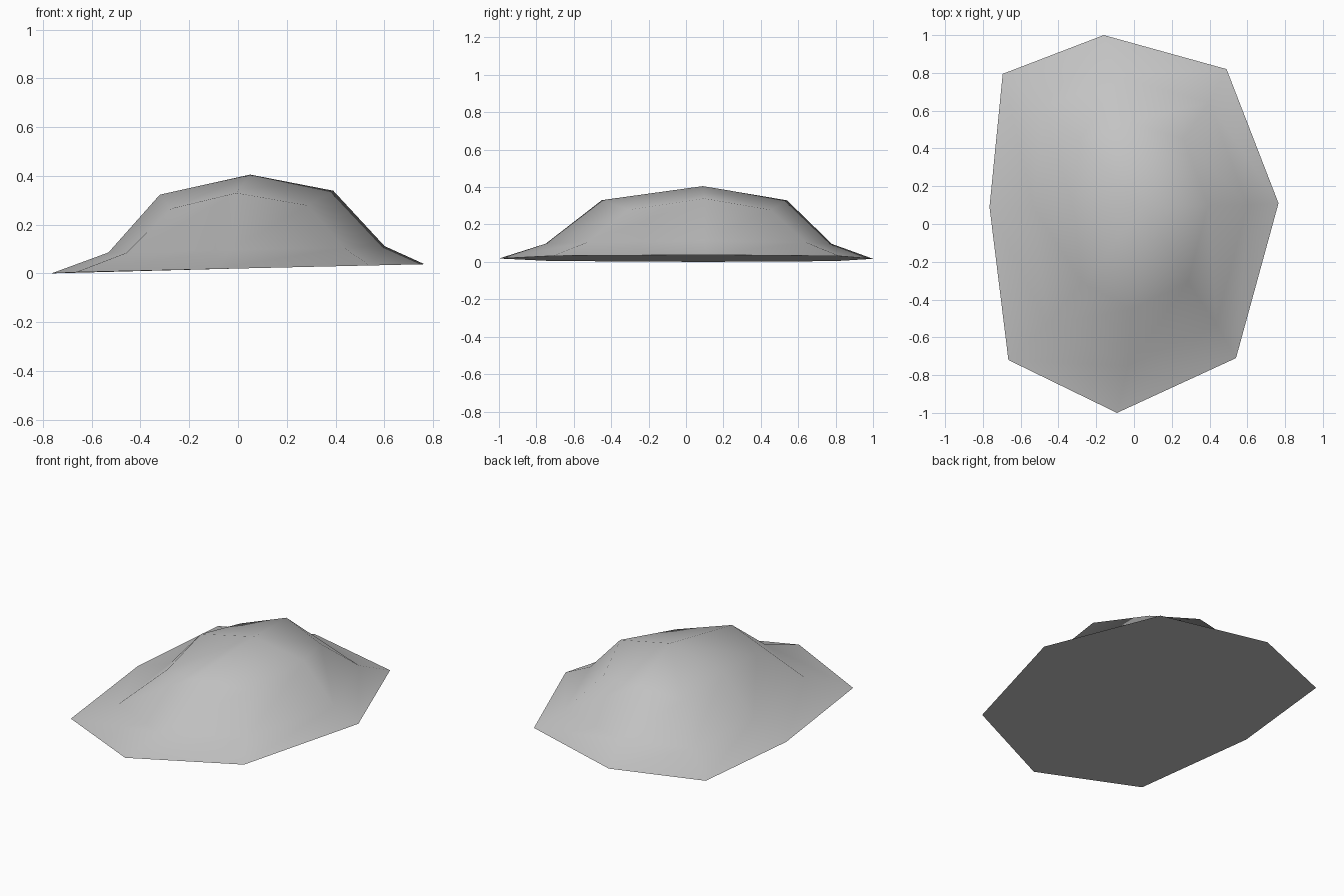
import bpy, bmesh, math

default = bpy.data.objects.get("Cube")
if default:
    bpy.data.objects.remove(default, do_unlink=True)

stone = bpy.data.materials.new("stone_grey")
stone.use_nodes = True
grey = (0.55, 0.55, 0.55, 1)
stone.diffuse_color = grey
stone.node_tree.nodes["Principled BSDF"].inputs["Base Color"].default_value = grey

# Irregular eight-sided outline, counter-clockwise from the back
outline = [(-0.16, 1.0), (-0.695, 0.795), (-0.765, 0.09), (-0.665, -0.72),
           (-0.09, -1.0), (0.54, -0.71), (0.765, 0.11), (0.49, 0.82)]
# Each ring: x scale, y scale, x shift, y shift, side height, corner height
rings = [(1, 1, 0, 0, 0.02, 0.02),
         (0.74, 0.765, 0.035, 0.015, 0.098, 0.095),
         (0.465, 0.495, 0.035, 0.045, 0.33, 0.272)]

bm = bmesh.new()
loops = []
for sx, sy, dx, dy, side_z, corner_z in rings:
    loop = []
    for i, (x, y) in enumerate(outline):
        z = corner_z if i % 2 else side_z
        px = x * sx + dx
        # The whole mound leans slightly upward towards its left
        loop.append(bm.verts.new((px, y * sy + dy, z + 0.023 * px)))
    loops.append(loop)

# Sloping sides
n = len(outline)
for low, high in zip(loops, loops[1:]):
    for i in range(n):
        j = (i + 1) % n
        bm.faces.new((low[i], low[j], high[j], high[i]))

# Peak and underside
peak = bm.verts.new((0.05, 0.09, 0.405))
middle = bm.verts.new((0, 0, 0.02))
for i in range(n):
    j = (i + 1) % n
    bm.faces.new((loops[-1][i], loops[-1][j], peak))
    bm.faces.new((loops[0][j], loops[0][i], middle))
bmesh.ops.recalc_face_normals(bm, faces=bm.faces)
for v in bm.verts:
    v.co.z = max(v.co.z, 0) if v.co.z > 0.004 else 0

mesh = bpy.data.meshes.new("rock_mound")
bm.to_mesh(mesh)
bm.free()
mesh.materials.append(stone)
mound = bpy.data.objects.new("rock_mound", mesh)
bpy.context.collection.objects.link(mound)

# Smooth slopes with a crisp rim
bpy.context.view_layer.objects.active = mound
mound.select_set(True)
bpy.ops.object.shade_smooth_by_angle(angle=math.radians(75))
